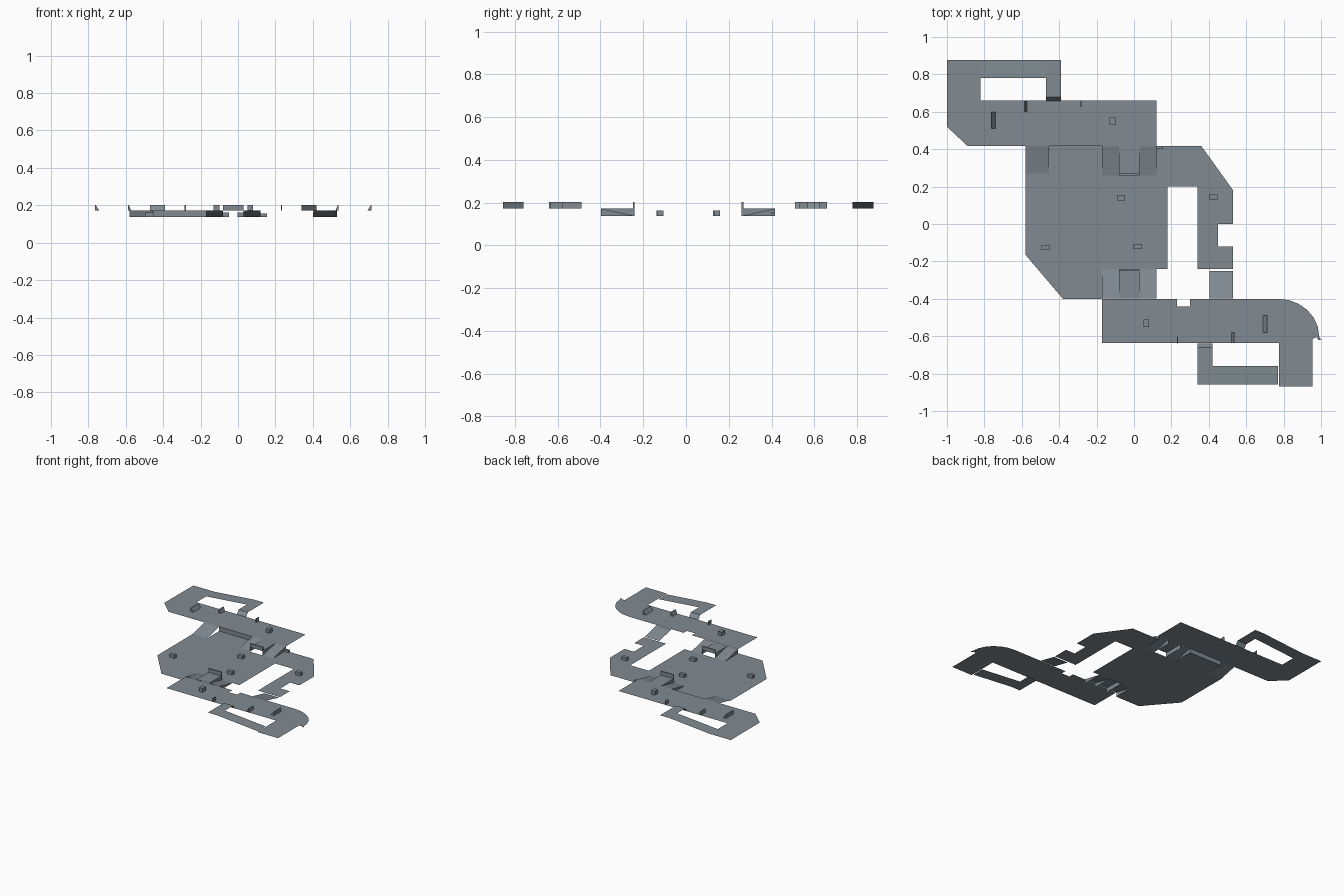
import bpy
import bmesh
import math

cube = bpy.data.objects.get("Cube")
if cube:
    bpy.data.objects.remove(cube, do_unlink=True)

LOW, MID, TOP = 0.138, 0.172, 0.202   # floor, platform and parapet levels

slate = bpy.data.materials.new("slate_grey")
slate.use_nodes = True
slate.diffuse_color = (0.22, 0.26, 0.29, 1)
slate.node_tree.nodes["Principled BSDF"].inputs["Base Color"].default_value = (0.22, 0.26, 0.29, 1)


def build(name, polygons, turned=False):
    """Make flat faces; turned gives the half-turn twin on the front side."""
    bm = bmesh.new()
    for polygon in polygons:
        points = [(-0.05 - x, 0.02 - y, z) if turned else (x, y, z) for x, y, z in polygon]
        bm.faces.new([bm.verts.new(p) for p in points])
    bmesh.ops.remove_doubles(bm, verts=bm.verts, dist=0.0005)
    mesh = bpy.data.meshes.new(name)
    bm.to_mesh(mesh)
    bm.free()
    mesh.materials.append(slate)
    obj = bpy.data.objects.new(name, mesh)
    bpy.context.collection.objects.link(obj)
    return obj


def flat(points, z):
    return [(x, y, z) for x, y in points]


def slope(x0, x1, y0, y1, z0, z1):
    """Quad whose height changes from y0 to y1."""
    return [(x0, y0, z0), (x1, y0, z0), (x1, y1, z1), (x0, y1, z1)]


def block(x0, x1, y0, y1, z0, z1, ridge=None):
    """Box, or a wedge whose top narrows to the given ridge x."""
    t0, t1 = (x0, x1) if ridge is None else (ridge, ridge + 0.004)
    a, b, c, d = (x0, y0, z0), (x1, y0, z0), (x1, y1, z0), (x0, y1, z0)
    e, f, g, h = (t0, y0, z1), (t1, y0, z1), (t1, y1, z1), (t0, y1, z1)
    return [(d, c, b, a), (e, f, g, h), (a, b, f, e), (b, c, g, f), (c, d, h, g), (d, a, e, h)]


# Sunken main floor with its side corridor
build("main_floor", [flat([
    (-0.58, -0.165), (-0.38, -0.4), (-0.17, -0.4), (-0.17, -0.24), (0.18, -0.24),
    (0.18, 0.2), (0.34, 0.2), (0.34, -0.24), (0.53, -0.24), (0.53, -0.12),
    (0.45, -0.12), (0.45, 0), (0.53, 0), (0.53, 0.18), (0.36, 0.417),
    (0.12, 0.417), (0.12, 0.26), (-0.17, 0.26), (-0.17, 0.417), (-0.455, 0.417),
    (-0.455, 0.27), (-0.58, 0.27)], LOW)])

# Raised platforms
build("back_platform", [flat([
    (0.12, 0.417), (0.12, 0.66), (-0.82, 0.66), (-0.82, 0.877),
    (-1, 0.877), (-1, 0.52), (-0.89, 0.417)], MID)])
arc = [(0.77 + 0.22 * math.cos(a), -0.6 + 0.2 * math.sin(a))
       for a in (math.radians(15 * i) for i in range(7))]
build("front_platform", [flat([
    (-0.17, -0.4), (-0.17, -0.637), (0.775, -0.637), (0.775, -0.87), (0.955, -0.87),
    (0.955, -0.615), (0.975, -0.605), (0.985, -0.62), (1, -0.62), *arc,
    (0.3, -0.4), (0.3, -0.44), (0.23, -0.44), (0.23, -0.4)], MID)])

# Retaining wall behind the main floor
build("back_wall", [[(-0.455, 0.417, LOW), (-0.17, 0.417, LOW),
                     (-0.17, 0.417, MID), (-0.455, 0.417, MID)]])
build("corner_curb", block(0.12, 0.155, 0.4, 0.417, LOW, 0.155))

# Parts that repeat with a half turn on the opposite side
for side, turned in (("back", False), ("front", True)):
    # Raised walkway loop: rising bar, level corner, leg and steep drop
    build(side + "_walkway", [
        [(-0.82, 0.78, MID), (-0.47, 0.78, TOP), (-0.47, 0.877, TOP), (-0.82, 0.877, MID)],
        slope(-0.47, -0.39, 0.78, 0.877, TOP, TOP),
        slope(-0.47, -0.39, 0.68, 0.78, TOP, TOP),
        slope(-0.47, -0.39, 0.658, 0.68, MID, TOP)], turned)

    # Side ramp between floor and platform
    build(side + "_side_ramp", [
        slope(-0.58, -0.455, 0.27, 0.417, LOW, MID)], turned)

    # Twin ramps with cheek walls on both sides of the bridge
    faces = []
    for x0, x1, outer, inner in ((-0.17, -0.08, -0.17, -0.08), (0.03, 0.12, 0.12, 0.03)):
        faces.append(slope(x0, x1, 0.26, 0.417, LOW, MID))
        faces.append([(outer, 0.26, LOW), (outer, 0.417, LOW), (outer, 0.417, MID)])
        faces.append([(inner, 0.26, LOW), (inner, 0.417, LOW),
                      (inner, 0.417, MID), (inner, 0.26, MID)])
    build(side + "_twin_ramps", faces, turned)

    # Bridge and its low parapet
    build(side + "_bridge", [slope(-0.08, 0.03, 0.26, 0.417, MID, MID)], turned)
    build(side + "_parapet", block(-0.08, 0.03, 0.26, 0.269, MID, TOP), turned)

    # Cover pieces on the platform
    build(side + "_crate", block(-0.13, -0.1, 0.53, 0.57, MID, TOP), turned)
    build(side + "_long_wedge", block(-0.765, -0.741, 0.51, 0.6, MID, TOP, -0.765), turned)
    build(side + "_short_wedge", block(-0.588, -0.571, 0.6, 0.657, MID, TOP, -0.588), turned)
    build(side + "_thin_screen", block(-0.285, -0.279, 0.625, 0.66, MID, TOP), turned)

# Low crates on the main floor
for i, (x, y) in enumerate([(-0.07, 0.14), (0.02, -0.12), (-0.473, -0.125), (0.424, 0.145)]):
    build(f"floor_crate_{i + 1}", block(x - 0.022, x + 0.022, y - 0.014, y + 0.014, LOW, 0.162))
